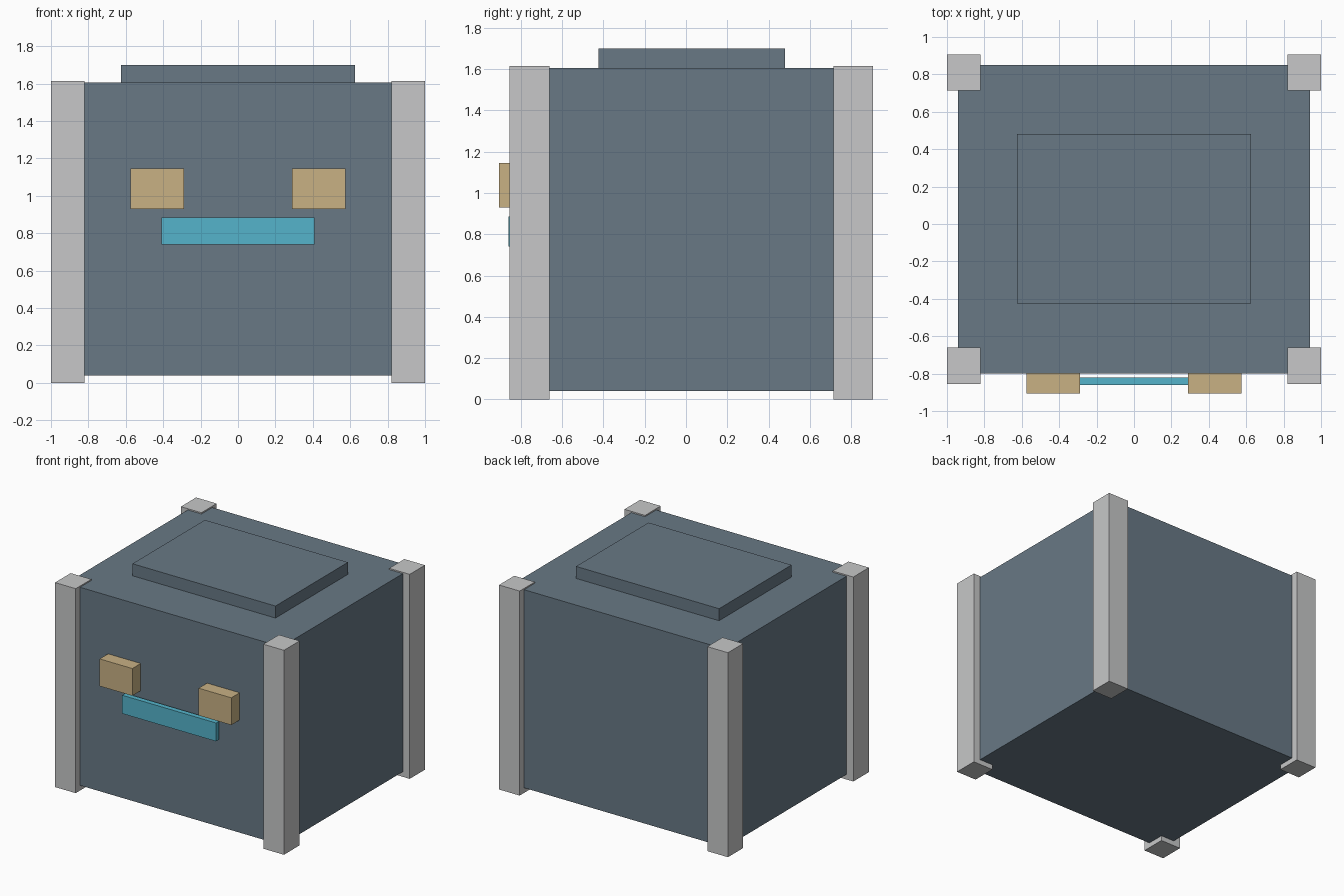
import bpy

default_cube = bpy.data.objects.get("Cube")
if default_cube:
    bpy.data.objects.remove(default_cube, do_unlink=True)


def make_material(name, rgb):
    mat = bpy.data.materials.new(name)
    mat.use_nodes = True
    colour = (*rgb, 1.0)
    mat.diffuse_color = colour
    mat.node_tree.nodes["Principled BSDF"].inputs["Base Color"].default_value = colour
    return mat


def box(name, low, high, mat):
    """Flat-sided box between two opposite corners."""
    centre = [(a + b) / 2 for a, b in zip(low, high)]
    bpy.ops.mesh.primitive_cube_add(size=1, location=centre)
    obj = bpy.context.object
    obj.name = name
    obj.scale = [b - a for a, b in zip(low, high)]
    bpy.ops.object.transform_apply(location=False, rotation=False, scale=True)
    obj.data.materials.append(mat)
    return obj


slate = make_material("slate blue grey", (0.138, 0.19, 0.235))
light_grey = make_material("light grey", (0.571, 0.575, 0.58))
tan = make_material("tan", (0.578, 0.44, 0.231))
teal = make_material("teal", (0.09, 0.455, 0.597))

# Main body and raised lid
box("body", (-0.94, -0.80, 0.04), (0.94, 0.85, 1.605), slate)
box("lid", (-0.625, -0.425, 1.605), (0.625, 0.48, 1.70), slate)

# Corner posts and front blocks, one on each side
for side, sign in (("left", 1), ("right", -1)):
    inner, outer = sorted((sign * 0.82, sign * 1.0))
    for end, y0, y1 in (("front", -0.855, -0.66), ("back", 0.715, 0.905)):
        box(f"{end}_{side}_post", (inner, y0, 0), (outer, y1, 1.615), light_grey)
    x0, x1 = sorted((sign * 0.29, sign * 0.575))
    box(f"{side}_eye", (x0, -0.905, 0.93), (x1, -0.80, 1.145), tan)

# Bar standing slightly off the front
box("mouth_bar", (-0.41, -0.86, 0.74), (0.41, -0.82, 0.885), teal)
